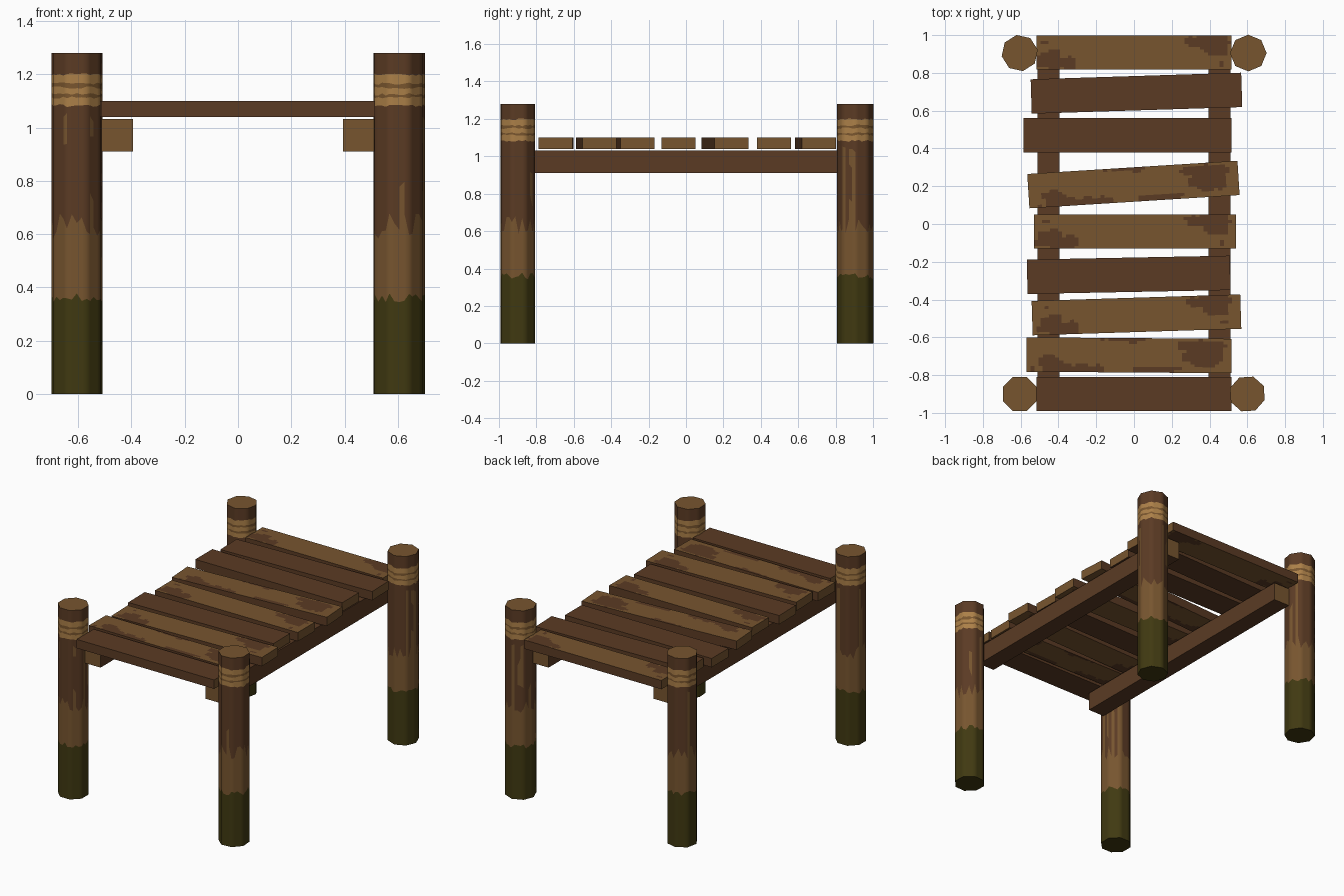
import bpy, bmesh, math, random
from mathutils import Matrix, Vector

if "Cube" in bpy.data.objects:
    bpy.data.objects.remove(bpy.data.objects["Cube"])

random.seed(4)


def srgb(r, g, b):
    def lin(c):
        c /= 255
        return c / 12.92 if c <= 0.04045 else ((c + 0.055) / 1.055) ** 2.4
    return (lin(r), lin(g), lin(b), 1)


def material(name, rgb):
    m = bpy.data.materials.new(name)
    m.diffuse_color = srgb(*rgb)
    m.use_nodes = True
    m.node_tree.nodes["Principled BSDF"].inputs["Base Color"].default_value = m.diffuse_color
    return m


MATS = [material("dark wood", (91, 59, 36)),
        material("light wood", (119, 85, 47)),
        material("moss", (64, 57, 17)),
        material("rope", (172, 128, 72)),
        material("rope shadow", (122, 86, 46))]
DARK, LIGHT, MOSS, ROPE, SHADOW = range(5)


def finish(name, bm, matrix=Matrix()):
    bmesh.ops.recalc_face_normals(bm, faces=bm.faces)
    me = bpy.data.meshes.new(name)
    bm.to_mesh(me)
    bm.free()
    for m in MATS:
        me.materials.append(m)
    ob = bpy.data.objects.new(name, me)
    ob.matrix_world = matrix
    bpy.context.collection.objects.link(ob)
    return ob


# Bands of a post: (upper height, raggedness, colour)
BANDS = [(0.36, 0.018, MOSS), (0.63, 0.05, LIGHT), (0.76, 0.04, DARK),
         (0.92, 0.05, DARK), (1.04, 0.02, DARK), (1.083, 0.006, DARK),
         (1.113, 0.005, ROPE), (1.125, 0.005, SHADOW), (1.150, 0.005, ROPE),
         (1.165, 0.005, SHADOW), (1.198, 0.005, ROPE), (1.28, 0, DARK)]


def post(name, x, y, turn, sides=8, per_side=4, radius=0.097):
    bm = bmesh.new()
    corners = [Vector((math.cos(a), math.sin(a), 0)) * radius for a in
               (math.radians(turn) + math.tau * i / sides for i in range(sides + 1))]
    outline = [corners[i].lerp(corners[i + 1], j / per_side)
               for i in range(sides) for j in range(per_side)]
    n = len(outline)
    below = [bm.verts.new(p) for p in outline]
    bm.faces.new(below).material_index = MOSS
    streaks = {c for c in range(n) if random.random() < 0.2}
    for z, rag, colour in BANDS:
        ring = [bm.verts.new((p.x, p.y, z + random.uniform(-rag, rag))) for p in outline]
        for c in range(n):
            d = (c + 1) % n
            f = bm.faces.new((below[c], below[d], ring[d], ring[c]))
            f.smooth = True
            # worn streaks show the light wood in the dark band
            worn = colour == DARK and 0.7 < z < 1.05 and c in streaks and random.random() < 0.7
            f.material_index = LIGHT if worn else colour
        below = ring
    bm.faces.new(below).material_index = LIGHT
    finish(name, bm, Matrix.Translation((x, y, 0)))


post("front_left_post", -0.605, -0.90, 22.5)
post("front_right_post", 0.60, -0.90, 26)
post("back_left_post", -0.605, 0.905, 10)
post("back_right_post", 0.605, 0.905, 0)


# Side beams, with light end grain
for side, sx in (("left", -1), ("right", 1)):
    bm = bmesh.new()
    bmesh.ops.create_cube(bm, size=1, matrix=Matrix.Translation((sx * 0.4525, 0, 0.971))
                          @ Matrix.Diagonal((0.118, 1.82, 0.122, 1)))
    bm.normal_update()
    for f in bm.faces:
        f.material_index = LIGHT if abs(f.normal.y) > 0.5 else DARK
    finish(side + "_beam", bm)


# Stains as ellipses on a plank: (centre x, centre y, half length, half width)
STAINS = {"a": [(-0.40, -0.055, 0.12, 0.035), (-0.44, -0.02, 0.06, 0.035),
                (0.39, 0.06, 0.12, 0.035), (0.43, 0.02, 0.07, 0.035),
                (-0.47, 0.055, 0.015, 0.012), (0.46, -0.055, 0.015, 0.012)],
          "b": [(-0.30, -0.075, 0.2, 0.025), (-0.42, -0.04, 0.07, 0.04),
                (0.38, 0.05, 0.15, 0.03), (0.40, 0.0, 0.10, 0.06),
                (0.15, -0.075, 0.12, 0.02), (-0.02, 0.08, 0.12, 0.012)]}


def plank(name, x, y, length, degrees, style, width=0.182, thick=0.06):
    bm = bmesh.new()
    if style == "dark":
        bmesh.ops.create_cube(bm, size=1)
    else:
        # fine grid above and below, closed by side walls
        bmesh.ops.create_grid(bm, x_segments=50, y_segments=12, size=0.5,
                              matrix=Matrix.Translation((0, 0, -0.5)))
        bmesh.ops.solidify(bm, geom=bm.faces[:], thickness=-1)
        mid = (min(v.co.z for v in bm.verts) + max(v.co.z for v in bm.verts)) / 2
        bmesh.ops.translate(bm, vec=(0, 0, -mid), verts=bm.verts)
    bmesh.ops.scale(bm, vec=(length, width, thick), verts=bm.verts)
    bmesh.ops.recalc_face_normals(bm, faces=bm.faces)
    bm.normal_update()
    for f in bm.faces:
        c = f.calc_center_median()
        if abs(f.normal.x) > 0.5:
            f.material_index = LIGHT
        elif abs(f.normal.z) < 0.5 or style == "dark":
            f.material_index = DARK
        else:
            ragged = 1 + 0.25 * math.sin(c.x * 70) + 0.15 * math.sin(c.x * 31 + c.y * 90)
            stained = any(((c.x - ex) / ew) ** 2 + ((c.y - ey) / eh) ** 2 < ragged
                          for ex, ey, ew, eh in STAINS[style])
            f.material_index = DARK if stained else LIGHT
    finish(name, bm, Matrix.Translation((x, y, 1.07))
           @ Matrix.Rotation(math.radians(degrees), 4, "Z"))


# Deck planks from back to front: x, y, length, turn, style
PLANKS = [(0, 0.908, 1.03, 0, "a"), (0.013, 0.6925, 1.115, 1.8, "dark"),
          (-0.035, 0.47, 1.10, 0, "dark"), (-0.003, 0.209, 1.115, 3.6, "b"),
          (0.005, -0.04, 1.07, 0, "a"), (-0.028, -0.269, 1.075, 1.1, "dark"),
          (0.013, -0.481, 1.105, 1.8, "a"), (-0.027, -0.695, 1.085, -0.4, "b"),
          (0, -0.90, 1.03, 0, "dark")]
for i, p in enumerate(PLANKS, 1):
    plank(f"deck_plank_{i}", *p)
